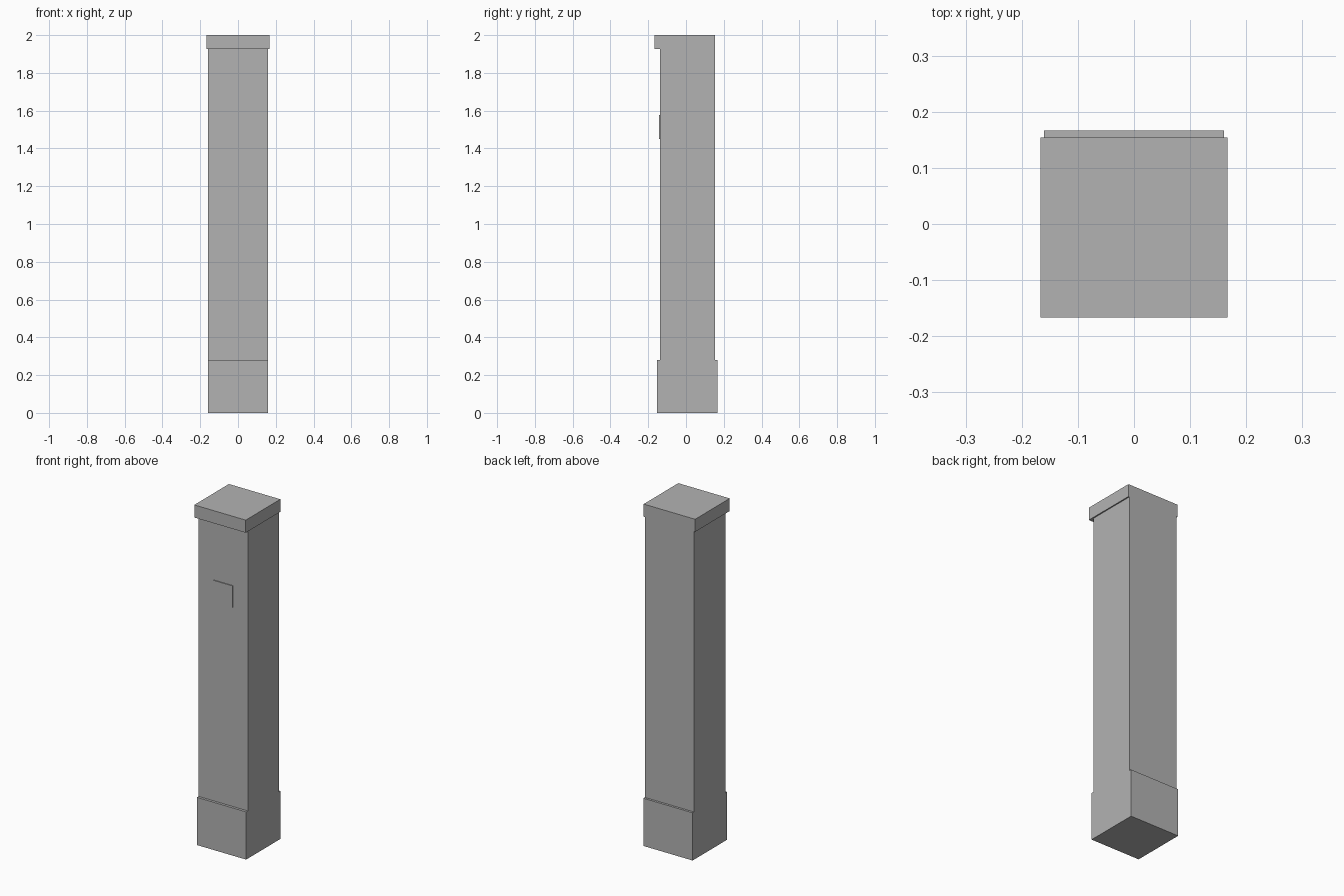
import bpy
import bmesh
from mathutils import Matrix, Vector

cube = bpy.data.objects.get("Cube")
if cube:
    bpy.data.objects.remove(cube, do_unlink=True)

# Single stone grey for the whole post
grey = bpy.data.materials.new("stone_grey")
grey.use_nodes = True
grey.diffuse_color = (0.45, 0.45, 0.45, 1)
grey.node_tree.nodes["Principled BSDF"].inputs["Base Color"].default_value = grey.diffuse_color


def block(name, low, high):
    """Add a box spanning two opposite corners."""
    low, high = Vector(low), Vector(high)
    bm = bmesh.new()
    size = Matrix.Diagonal((high - low).to_4d())
    bmesh.ops.create_cube(bm, size=1, matrix=Matrix.Translation((low + high) / 2) @ size)
    mesh = bpy.data.meshes.new(name)
    bm.to_mesh(mesh)
    bm.free()
    mesh.materials.append(grey)
    obj = bpy.data.objects.new(name, mesh)
    bpy.context.collection.objects.link(obj)
    return obj


HALF = 0.16        # half width of base and shaft
CAP_HALF = 0.167   # half width of the overhanging cap
BASE_TOP, CAP_BOTTOM = 0.28, 1.926
FRONT, BACK = -0.138, 0.154

# Plinth protrudes at front and back, flush with the shaft at the sides
block("base", (-HALF, FRONT - 0.015, 0), (HALF, CAP_HALF, BASE_TOP))
block("shaft", (-HALF, FRONT, BASE_TOP), (HALF, BACK, CAP_BOTTOM))
# Cap overhangs at the front and sides, flush at the back
block("cap", (-CAP_HALF, -CAP_HALF, CAP_BOTTOM), (CAP_HALF, BACK, 2))
# Thin square plate on the upper front
block("front_plate", (-0.065, FRONT - 0.005, 1.451), (0.065, FRONT, 1.577))
